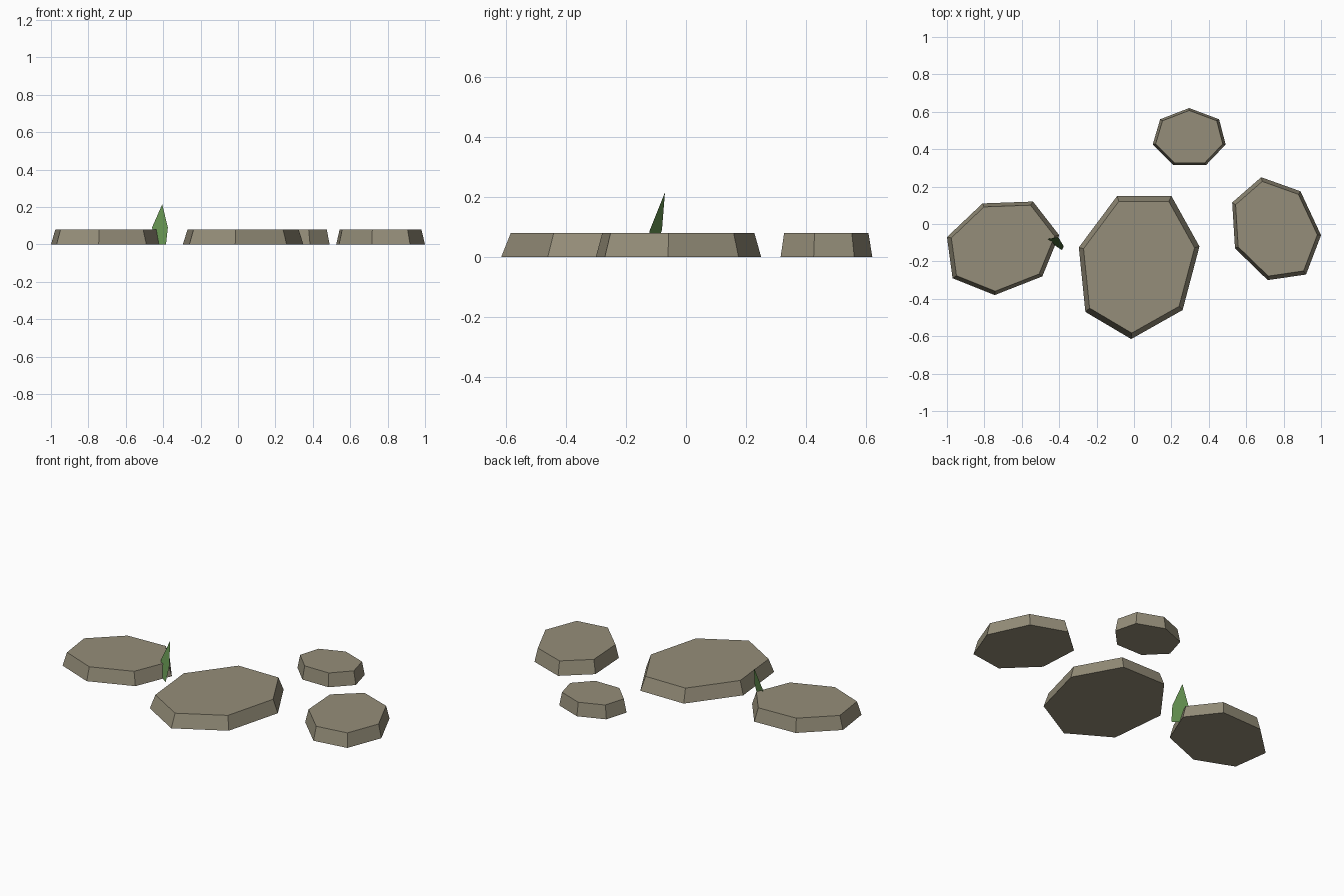
import bpy
import bmesh
from mathutils import Vector

if "Cube" in bpy.data.objects:
    bpy.data.objects.remove(bpy.data.objects["Cube"], do_unlink=True)

STONE_HEIGHT = 0.08
TOP_SCALE = 0.92


def make_material(name, color):
    material = bpy.data.materials.new(name)
    material.use_nodes = True
    material.diffuse_color = (*color, 1)
    shader = material.node_tree.nodes["Principled BSDF"]
    shader.inputs["Base Color"].default_value = (*color, 1)
    return material


def add_object(name, mesh_builder, material):
    mesh = bpy.data.meshes.new(name)
    mesh.materials.append(material)
    mesh_builder.to_mesh(mesh)
    mesh_builder.free()
    obj = bpy.data.objects.new(name, mesh)
    bpy.context.collection.objects.link(obj)
    return obj


def add_stone(name, outline, material):
    """Flat seven-sided slab whose top is slightly smaller than its base."""
    bm = bmesh.new()
    base = bm.faces.new([bm.verts.new((x, y, 0)) for x, y in outline])
    extruded = bmesh.ops.extrude_face_region(bm, geom=[base], use_keep_orig=True)
    top = [v for v in extruded["geom"] if isinstance(v, bmesh.types.BMVert)]
    center = sum((v.co for v in top), Vector()) / len(top)
    for v in top:
        v.co = center + (v.co - center) * TOP_SCALE
        v.co.z = STONE_HEIGHT
    bmesh.ops.recalc_face_normals(bm, faces=bm.faces[:])
    return add_object(name, bm, material)


stone = make_material("warm grey stone", (0.30, 0.27, 0.192))
grass = make_material("grass green", (0.13, 0.29, 0.08))

# Stepping stones, outlined clockwise from the back
add_stone("large_stone", [(-.09, .15), (.2, .15), (.35, -.12), (.26, -.46),
                          (-.015, -.615), (-.26, -.47), (-.295, -.125)], stone)
add_stone("left_side_stone", [(.68, .25), (.89, .175), (1, -.06), (.92, -.27),
                              (.715, -.3), (.54, -.13), (.525, .115)], stone)
add_stone("right_side_stone", [(-.81, .11), (-.54, .12), (-.4, -.06), (-.49, -.28),
                               (-.745, -.38), (-.97, -.29), (-1, -.07)], stone)
add_stone("small_back_stone", [(.295, .62), (.455, .56), (.49, .425), (.385, .315),
                               (.21, .315), (.1, .425), (.14, .56)], stone)

# Single grass blade leaning backward beside a stone
bm = bmesh.new()
blade = [(-.43, -.11, 0), (-.385, -.14, 0), (-.375, -.12, .09),
         (-.405, -.07, .215), (-.46, -.08, .09)]
bm.faces.new([bm.verts.new(point) for point in blade])
add_object("grass_blade", bm, grass)
